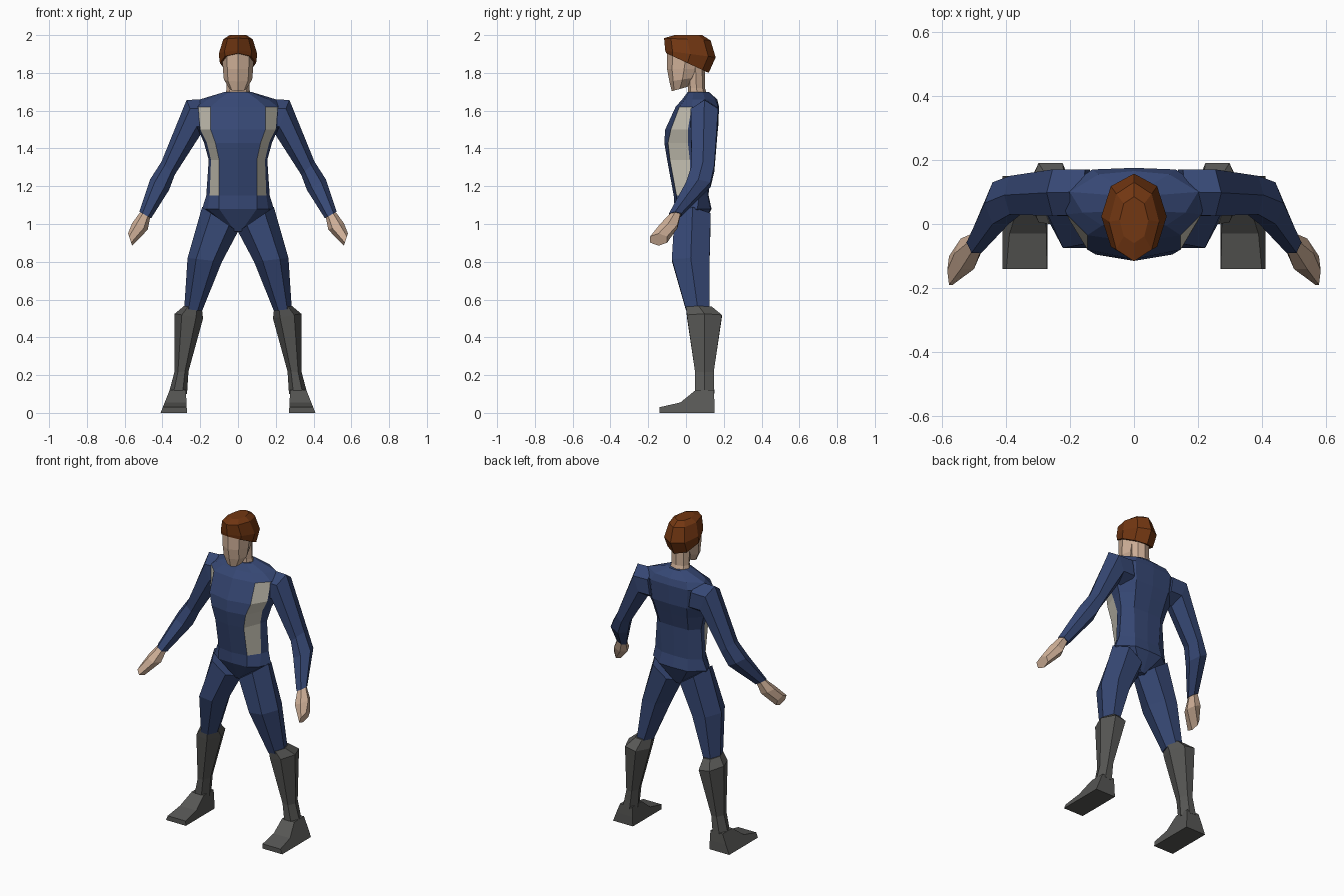
import bpy, bmesh, math


def material(name, r, g, b):
    m = bpy.data.materials.new(name)
    m.diffuse_color = (r, g, b, 1)
    return m


BLUE = material("navy_suit", 0.037, 0.064, 0.175)
CREAM = material("cream_panel", 0.60, 0.57, 0.48)
SKIN = material("skin", 0.62, 0.43, 0.31)
HAIR = material("auburn_hair", 0.17, 0.038, 0.006)
BOOT = material("boot_grey", 0.095, 0.095, 0.09)


def loft(name, rings, mats, mirror=False, paint=None):
    """Skin closed rings of points; paint(level, side) gives a material index."""
    bm = bmesh.new()
    vs = [[bm.verts.new(p) for p in ring] for ring in rings]
    n = len(rings[0])
    for i in range(len(vs) - 1):
        for j in range(n):
            k = (j + 1) % n
            f = bm.faces.new((vs[i][j], vs[i][k], vs[i + 1][k], vs[i + 1][j]))
            f.material_index = paint(i, j) if paint else 0
    bm.faces.new(vs[0][::-1])
    bm.faces.new(vs[-1])
    bmesh.ops.recalc_face_normals(bm, faces=bm.faces)
    me = bpy.data.meshes.new(name)
    bm.to_mesh(me)
    bm.free()
    for m in mats:
        me.materials.append(m)
    ob = bpy.data.objects.new(name, me)
    bpy.context.collection.objects.link(ob)
    if mirror:
        ob.modifiers.new("Mirror", 'MIRROR').use_mirror_merge = False
    return ob


def section(xi, zi, xo, zo, yf, yb, tilt=0, n=6):
    """Ring spanning an inner to an outer point, between front and back y."""
    pts = []
    top = 0.866 if n == 6 else 1
    for k in range(n):
        a = 2 * math.pi * k / n
        u, v = math.cos(a), math.sin(a) / top
        pts.append(((xi + xo) / 2 + u * (xo - xi) / 2,
                    (yf + yb) / 2 + v * (yb - yf) / 2,
                    (zi + zo) / 2 + u * (zo - zi) / 2 + v * tilt))
    return pts


def limb(name, rows, mat):
    return loft(name, [section(*r) for r in rows], [mat], mirror=True)


def stack(name, rows, mat):
    """Centred eight-sided column; rows are z, half width, front, back, tilt."""
    return loft(name, [section(-w, z, w, z, f, b, t, 8) for z, w, f, b, t in rows], [mat])


# Torso: z, front y, four side points (x, y), back y
TORSO = [
    (0.96, 0.00, .015, .00, .03, .02, .03, .05, .015, .08, .08),
    (1.08, -.06, .10, -.055, .16, -.01, .19, .06, .10, .13, .135),
    (1.15, -.065, .10, -.05, .15, .02, .168, .07, .09, .115, .12),
    (1.34, -.10, .10, -.085, .143, .02, .155, .07, .10, .12, .125),
    (1.43, -.115, .12, -.095, .165, .01, .18, .08, .11, .145, .15),
    (1.50, -.11, .145, -.08, .20, .01, .21, .09, .12, .165, .17),
    (1.62, -.055, .145, -.035, .21, .03, .235, .10, .13, .17, .175),
    (1.66, -.02, .10, -.005, .16, .035, .20, .10, .11, .155, .165),
    (1.70, .01, .045, .015, .068, .04, .068, .09, .04, .115, .12),
]
rings = []
for z, yf, *p, yb in TORSO:
    side = list(zip(p[0::2], p[1::2]))
    rings.append([(0, yf, z)] + [(x, y, z) for x, y in side] + [(0, yb, z)]
                 + [(-x, y, z) for x, y in reversed(side)])
loft("torso", rings, [BLUE, CREAM],
     paint=lambda i, j: 1 if 2 <= i <= 5 and j in (1, 8) else 0)

# Arms and hands
limb("arm", [(.13, 1.47, .16, 1.66, .03, .17),
             (.20, 1.47, .272, 1.657, .025, .17),
             (.335, 1.26, .405, 1.33, .03, .15),
             (.365, 1.18, .466, 1.235, .00, .13),
             (.46, 1.03, .522, 1.065, -.09, -.025)], BLUE)
limb("hand", [(.465, 1.035, .518, 1.062, -.085, -.03),
              (.478, .97, .56, 1.005, -.14, -.045),
              (.56, .885, .582, .95, -.19, -.10)], SKIN)

# Legs and boots
limb("leg", [(.0, .96, .19, 1.09, -.06, .13),
             (.085, .80, .267, .82, -.075, .125),
             (.19, .54, .285, .55, .0, .125)], BLUE)
limb("boot_shaft", [(.192, .56, .287, .565, .0, .135),
                    (.185, .50, .335, .525, .005, .19),
                    (.262, .22, .337, .215, .048, .147),
                    (.27, .10, .365, .11, .048, .15)], BOOT)
PROFILE = [(.15, 0), (.15, .06), (.148, .12), (.05, .12), (-.03, .055), (-.14, .03), (-.14, 0)]
loft("boot_foot", [[(.27 + z * .05, y, z) for y, z in PROFILE],
                   [(.41 - z * .4, y, z) for y, z in PROFILE]], [BOOT], mirror=True)

# Head, neck and hair
stack("neck", [(1.66, .07, .01, .12, 0), (1.72, .06, .01, .10, 0),
               (1.84, .06, .0, .10, 0)], SKIN)
stack("head", [(1.715, .045, -.075, .01, .012), (1.765, .075, -.088, .05, .01),
               (1.82, .08, -.10, .08, 0), (1.93, .085, -.10, .11, 0)], SKIN)
stack("hair", [(1.852, .096, -.104, .12, -.052), (1.90, .102, -.11, .157, -.018),
               (1.978, .078, -.116, .13, -.006), (2.0, .045, -.06, .085, 0)], HAIR)
